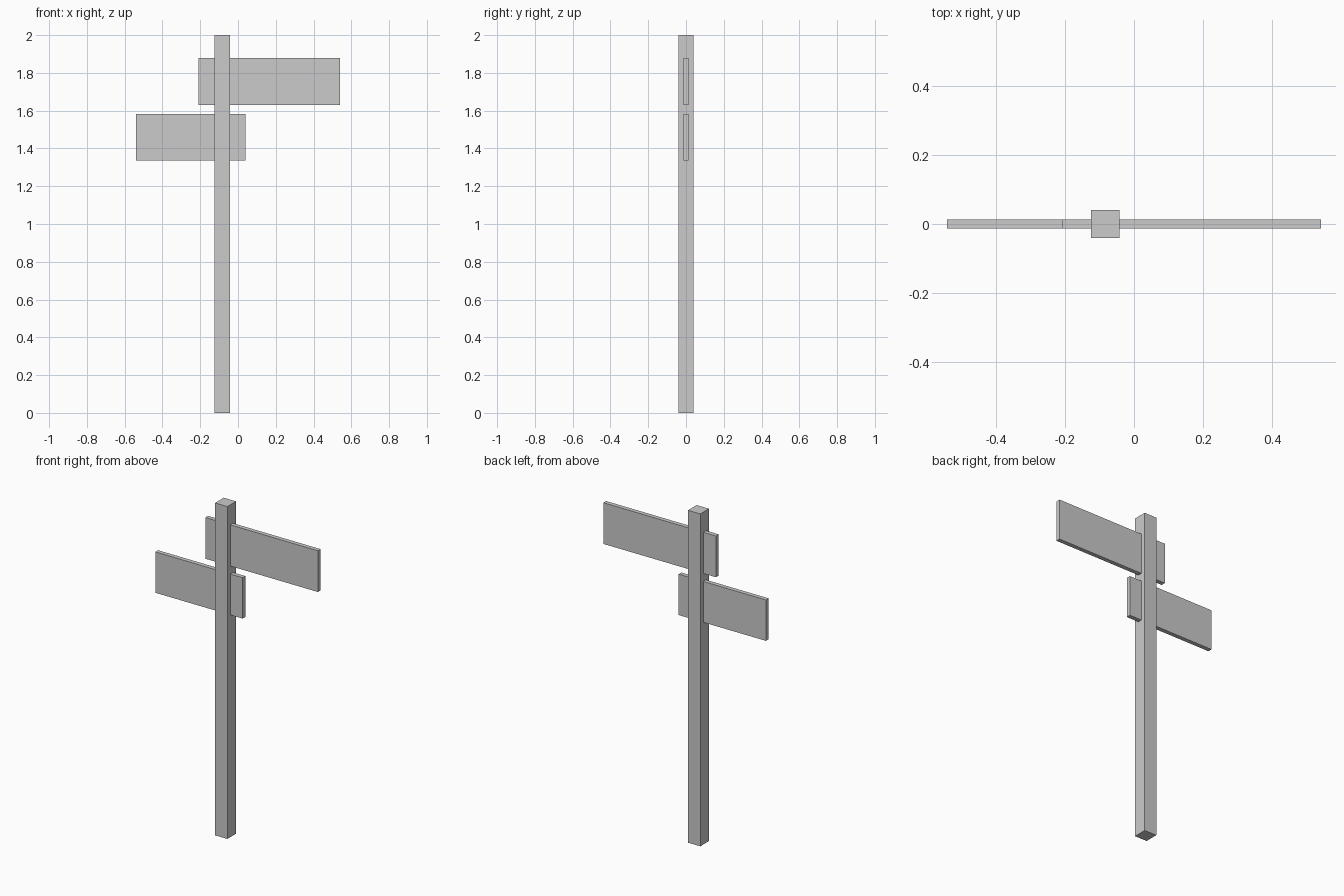
import bpy

cube = bpy.data.objects.get("Cube")
if cube:
    bpy.data.objects.remove(cube, do_unlink=True)

# Single plain grey
grey = bpy.data.materials.new("light_grey")
grey.use_nodes = True
colour = (0.6, 0.6, 0.6, 1.0)
grey.diffuse_color = colour
grey.node_tree.nodes["Principled BSDF"].inputs["Base Color"].default_value = colour


def box(name, x0, x1, depth, z0, z1):
    """Flat-shaded box centred on y = 0, with its scale applied."""
    bpy.ops.mesh.primitive_cube_add(size=1, location=((x0 + x1) / 2, 0, (z0 + z1) / 2))
    obj = bpy.context.object
    obj.name = obj.data.name = name
    obj.scale = (x1 - x0, depth, z1 - z0)
    bpy.ops.object.transform_apply(location=False, rotation=False, scale=True)
    obj.data.materials.append(grey)
    return obj


# Square post
box("post", -0.124, -0.042, 0.082, 0, 2)

# Boards running through the post, pointing opposite ways
box("upper_board", -0.208, 0.541, 0.026, 1.631, 1.879)
box("lower_board", -0.541, 0.04, 0.026, 1.337, 1.583)
